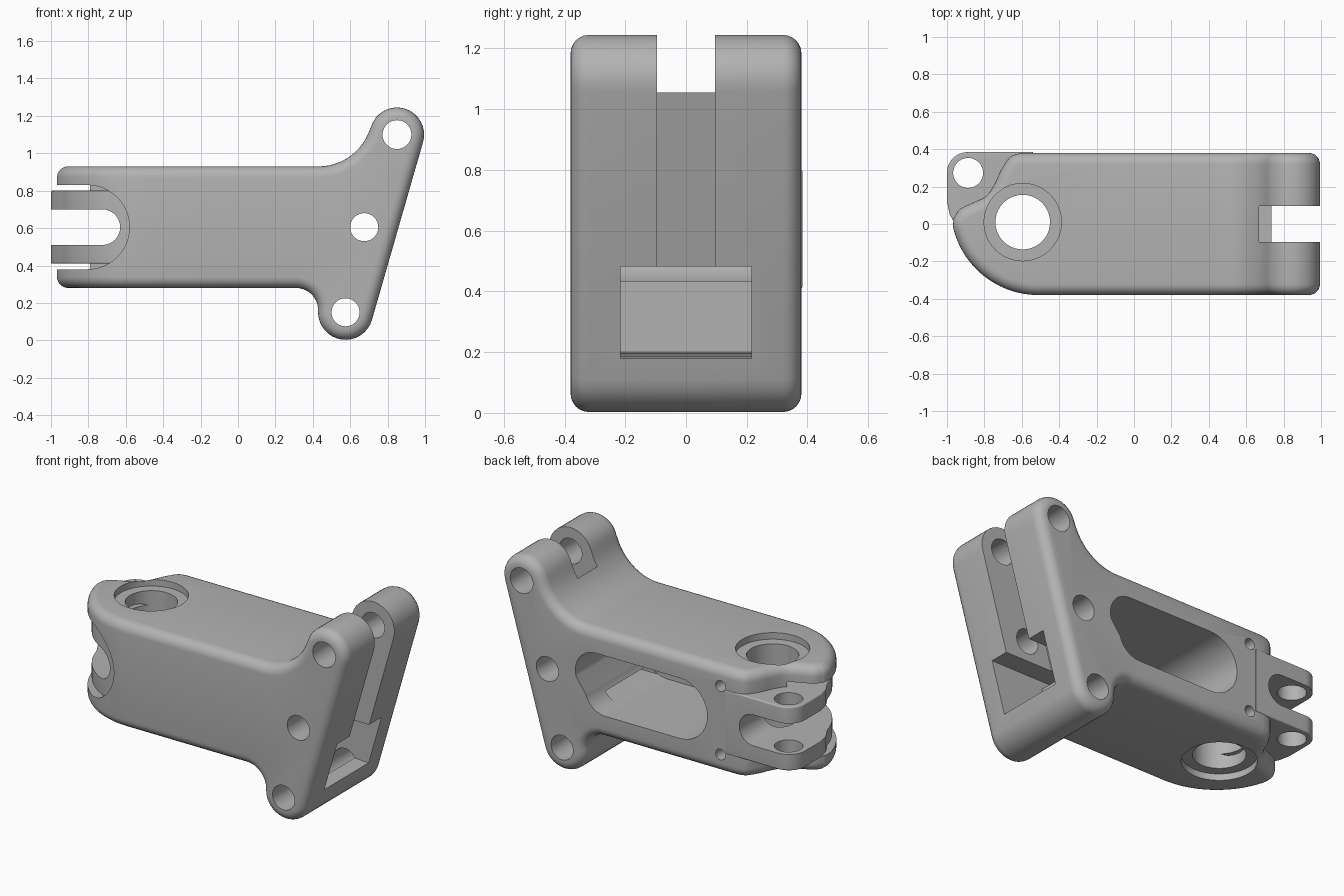
import bpy, bmesh, math
from mathutils import Vector

if "Cube" in bpy.data.objects:
    bpy.data.objects.remove(bpy.data.objects["Cube"], do_unlink=True)

metal = bpy.data.materials.new("plain grey metal")
metal.use_nodes = True
GREY = (0.45, 0.45, 0.45, 1)
metal.diffuse_color = GREY
metal.node_tree.nodes["Principled BSDF"].inputs["Base Color"].default_value = GREY


def arc(cx, cy, r, a0, a1, n=16):
    angles = [math.radians(a0 + (a1 - a0) * i / n) for i in range(n + 1)]
    return [(cx + r * math.cos(a), cy + r * math.sin(a)) for a in angles]


def circle(cx, cy, r):
    return arc(cx, cy, r, 0, 360, 40)[:-1]


def spline(pts, n=5):
    # smooth curve through the points
    p = [Vector(q) for q in [pts[0]] + pts + [pts[-1]]]
    out = []
    for a, b, c, d in zip(p, p[1:], p[2:], p[3:]):
        for i in range(n):
            t = i / n
            out.append(tuple(0.5 * (2 * b + (c - a) * t + (2 * a - 5 * b + 4 * c - d) * t * t
                                    + (3 * b - a - 3 * c + d) * t ** 3)))
    return out + [pts[-1]]


def inset(pts, d):
    # mitred inward offset of a counter-clockwise outline
    out = []
    for i, p in enumerate(pts):
        a, p, b = Vector(pts[i - 1]), Vector(p), Vector(pts[(i + 1) % len(pts)])
        e, f = (p - a).normalized(), (b - p).normalized()
        m = Vector((-e.y - f.y, e.x + f.x))
        out.append(p + m * (d / (1 + e.dot(f))))
    return out


def prism(bm, pts, lo, hi, axis, r=0.0, steps=6):
    # extrude an outline along an axis, with rolled-over rims of radius r
    clean = []
    for p in pts:
        if not clean or (Vector(p) - Vector(clean[-1])).length > 0.003:
            clean.append(p)
    levels = [(0.0, 0.0)]
    if r:
        turns = [math.pi / 2 * k / steps for k in range(steps + 1)]
        levels = [(r * (1 - math.sin(t)), r * (1 - math.cos(t))) for t in turns]
    levels = [(i, lo + h) for i, h in levels] + [(i, hi - h) for i, h in reversed(levels)]
    rings = []
    for d, w in levels:
        outline = inset(clean, d)
        rings.append([bm.verts.new((u, v, w) if axis == "z" else (u, w, v)) for u, v in outline])
    n = len(clean)
    for s, t in zip(rings, rings[1:]):
        for i in range(n):
            bm.faces.new((s[i], s[(i + 1) % n], t[(i + 1) % n], t[i]))
    bm.faces.new(rings[0][::-1])
    bm.faces.new(rings[-1])
    bmesh.ops.recalc_face_normals(bm, faces=bm.faces)


def make_object(name, bm):
    mesh = bpy.data.meshes.new(name)
    bm.to_mesh(mesh)
    bm.free()
    mesh.materials.append(metal)
    obj = bpy.data.objects.new(name, mesh)
    bpy.context.collection.objects.link(obj)
    return obj


def combine(target, op, pts, lo, hi, axis, r=0.0):
    bm = bmesh.new()
    prism(bm, pts, lo, hi, axis, r)
    tool = make_object("tool", bm)
    tool.hide_render = True
    mod = target.modifiers.new("combine", "BOOLEAN")
    mod.operation, mod.solver, mod.object = op, "EXACT", tool
    bpy.context.view_layer.objects.active = target
    bpy.ops.object.modifier_apply(modifier=mod.name)
    bpy.data.objects.remove(tool, do_unlink=True)


HALF, LOW, HIGH, SEAM, ROUND = 0.38, 0.28, 0.93, -0.2, 0.06

# side outline: arm flaring into the slanted fork plate
side = ([(-0.6, LOW)] + arc(0.31, 0.162, 0.118, 90, -2.6)
        + arc(0.575, 0.15, 0.147, 177.4, 344) + arc(0.85, 1.10, 0.145, -16, 164)
        + arc(0.43, 1.22, 0.29, -16, -90) + [(-0.6, HIGH)])

# plan outline: rounded pivot head with a scooped back corner
scoop = spline([(-0.6, 0.38), (-0.66, 0.36), (-0.71, 0.29), (-0.745, 0.215),
                (-0.79, 0.15), (-0.86, 0.115), (-0.93, 0.08), (-0.965, 0.03)])
plan = [(0.4, -HALF), (0.4, HALF)] + scoop + arc(-0.51, 0.09, 0.47, 193, 270, 24)

# both halves share the same rounded section and are welded at the seam
arm_bm = bmesh.new()
head_bm = bmesh.new()
prism(arm_bm, side, -HALF, HALF, "y", ROUND)
prism(head_bm, plan, LOW, HIGH, "z", ROUND)
for bm, head in ((arm_bm, False), (head_bm, True)):
    bmesh.ops.bisect_plane(bm, geom=bm.verts[:] + bm.edges[:] + bm.faces[:], dist=1e-5,
                           plane_co=(SEAM, 0, 0), plane_no=(1, 0, 0),
                           clear_outer=head, clear_inner=not head)
half_mesh = bpy.data.meshes.new("head_half")
head_bm.to_mesh(half_mesh)
head_bm.free()
arm_bm.from_mesh(half_mesh)
bpy.data.meshes.remove(half_mesh)
bmesh.ops.remove_doubles(arm_bm, verts=arm_bm.verts, dist=2e-4)
bmesh.ops.recalc_face_normals(arm_bm, faces=arm_bm.faces)
body = make_object("bracket_arm", arm_bm)

# recess around the lugs, then the lug block itself
MID = 0.605
recess = [(-1.2, MID - 0.225)] + arc(-0.805, MID, 0.225, -90, 90, 24) + [(-1.2, MID + 0.225)]
combine(body, "DIFFERENCE", recess, -0.6, 0.15, "y")
lug = ([(-0.54, -0.2), (-0.54, 0.384)] + arc(-0.89, 0.274, 0.11, 90, 180)
       + [(-1.0, 0.12), (-0.985, 0.05)] + arc(-0.51, 0.09, 0.447, 195, 262))
combine(body, "UNION", lug, 0.41, 0.80, "z", 0.008)

# gap between the two lugs
gap = [(-1.2, MID - 0.095)] + arc(-0.725, MID, 0.095, -90, 90) + [(-1.2, MID + 0.095)]
combine(body, "DIFFERENCE", gap, -0.6, 0.6, "y")

# long window in the back, with a stepped rim
window = (arc(-0.225, MID, 0.185, 90, 270) + arc(0.28, 0.56, 0.14, -90, -16)
          + arc(0.345, 0.65, 0.14, -16, 90))
combine(body, "DIFFERENCE", window, -0.22, 0.6, "y")

# fork slot with its floor parallel to the slanted face
slot = [(0.498, 0.465), (1.4, 0.465), (1.4, 1.45), (0.782, 1.45)]
combine(body, "DIFFERENCE", slot, -0.095, 0.095, "y")

# wide pocket under the slot, opening into the window
pocket = [(0.47, 0.2), (0.7, 0.18), (1.2, 0.175), (1.2, 0.482), (0.3, 0.482), (0.3, 0.435), (0.47, 0.435)]
combine(body, "DIFFERENCE", pocket, -0.215, 0.215, "y")

# cross holes through the fork plate
for x, z, r in ((0.85, 1.10, 0.077), (0.675, MID, 0.075), (0.575, 0.15, 0.075)):
    combine(body, "DIFFERENCE", circle(x, z, r), -0.6, 0.6, "y")

# small blind holes on the back
for z in (MID - 0.21, MID + 0.21):
    combine(body, "DIFFERENCE", circle(-0.5, z, 0.033), 0.25, 0.6, "y")

# pivot bore with a counterbore at each end, and the lug pin hole
combine(body, "DIFFERENCE", circle(-0.595, 0.01, 0.146), 0.1, 1.1, "z")
for lo, hi in ((0.1, LOW + 0.04), (HIGH - 0.04, 1.1)):
    combine(body, "DIFFERENCE", circle(-0.595, 0.01, 0.207), lo, hi, "z")
combine(body, "DIFFERENCE", circle(-0.887, 0.273, 0.08), 0.35, 0.86, "z")

# smooth the rounded rims, keep machined edges crisp
bpy.ops.object.select_all(action="DESELECT")
body.select_set(True)
bpy.context.view_layer.objects.active = body
bpy.ops.object.shade_smooth_by_angle(angle=math.radians(30))
